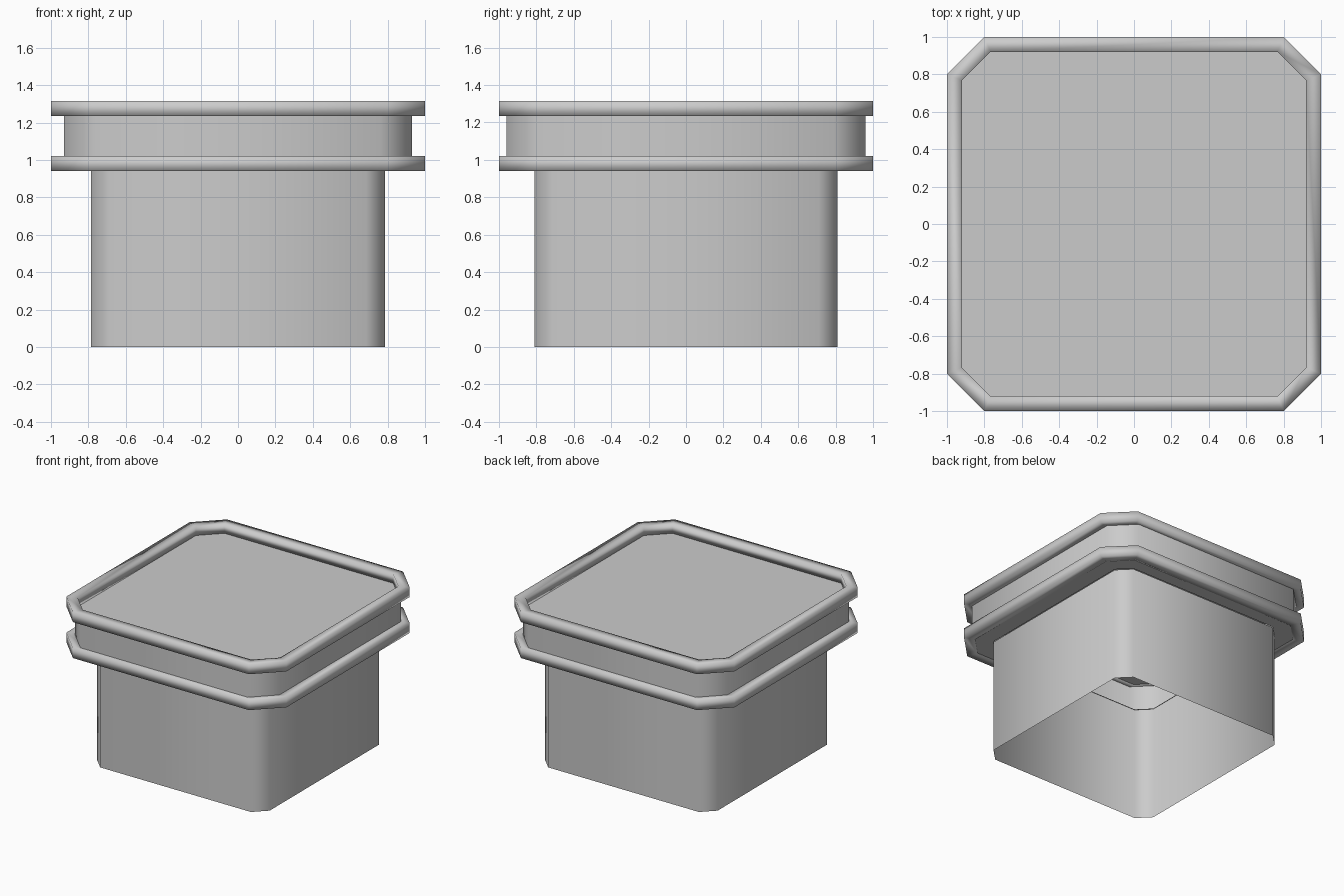
import bpy, bmesh

cube = bpy.data.objects.get("Cube")
if cube:
    bpy.data.objects.remove(cube, do_unlink=True)

grey = bpy.data.materials.new("plain_grey")
grey.use_nodes = True
grey.diffuse_color = (0.6, 0.6, 0.6, 1)
grey.node_tree.nodes["Principled BSDF"].inputs["Base Color"].default_value = (0.6, 0.6, 0.6, 1)


def octagon(hx, hy, c):
    """Rectangle outline with cut corners, counter-clockwise."""
    return [(hx, c - hy), (hx, hy - c), (hx - c, hy), (c - hx, hy),
            (-hx, hy - c), (-hx, c - hy), (c - hx, -hy), (hx - c, -hy)]


def loft(name, sections, closed=False, smooth=True):
    """Join a list of (outline, height) loops with quads."""
    bm = bmesh.new()
    loops = [[bm.verts.new((x, y, z)) for x, y in outline] for outline, z in sections]
    pairs = list(zip(loops, loops[1:]))
    if closed:
        pairs.append((loops[-1], loops[0]))
    for low, high in pairs:
        n = len(low)
        for i in range(n):
            j = (i + 1) % n
            bm.faces.new((low[i], low[j], high[j], high[i]))
    return finish(name, bm, smooth)


def finish(name, bm, smooth):
    for face in bm.faces:
        face.smooth = smooth
    mesh = bpy.data.meshes.new(name)
    bm.to_mesh(mesh)
    bm.free()
    mesh.materials.append(grey)
    obj = bpy.data.objects.new(name, mesh)
    bpy.context.collection.objects.link(obj)
    return obj


body = octagon(0.785, 0.81, 0.1)
neck = octagon(0.93, 0.96, 0.17)
rim_outer = octagon(1.0, 1.0, 0.2)
rim_inner = octagon(0.92, 0.92, 0.153)

# Hollow base, open underneath
loft("base_wall", [(body, 0.0), (body, 0.94)])

# Shelf joining the base to the wider neck
loft("neck_shelf", [(neck, 0.945), (body, 0.945)], smooth=False)

# Neck between the two rims
loft("neck_wall", [(neck, 0.945), (neck, 1.24)])

# Square-section rims with soft shading
for name, z in (("lower_rim", 0.94), ("upper_rim", 1.235)):
    top = z + 0.08
    loft(name, [(rim_outer, z), (rim_outer, top), (rim_inner, top), (rim_inner, z)],
         closed=True)

# Recessed flat lid
bm = bmesh.new()
bm.faces.new([bm.verts.new((x, y, 1.24)) for x, y in neck])
finish("lid", bm, False)
